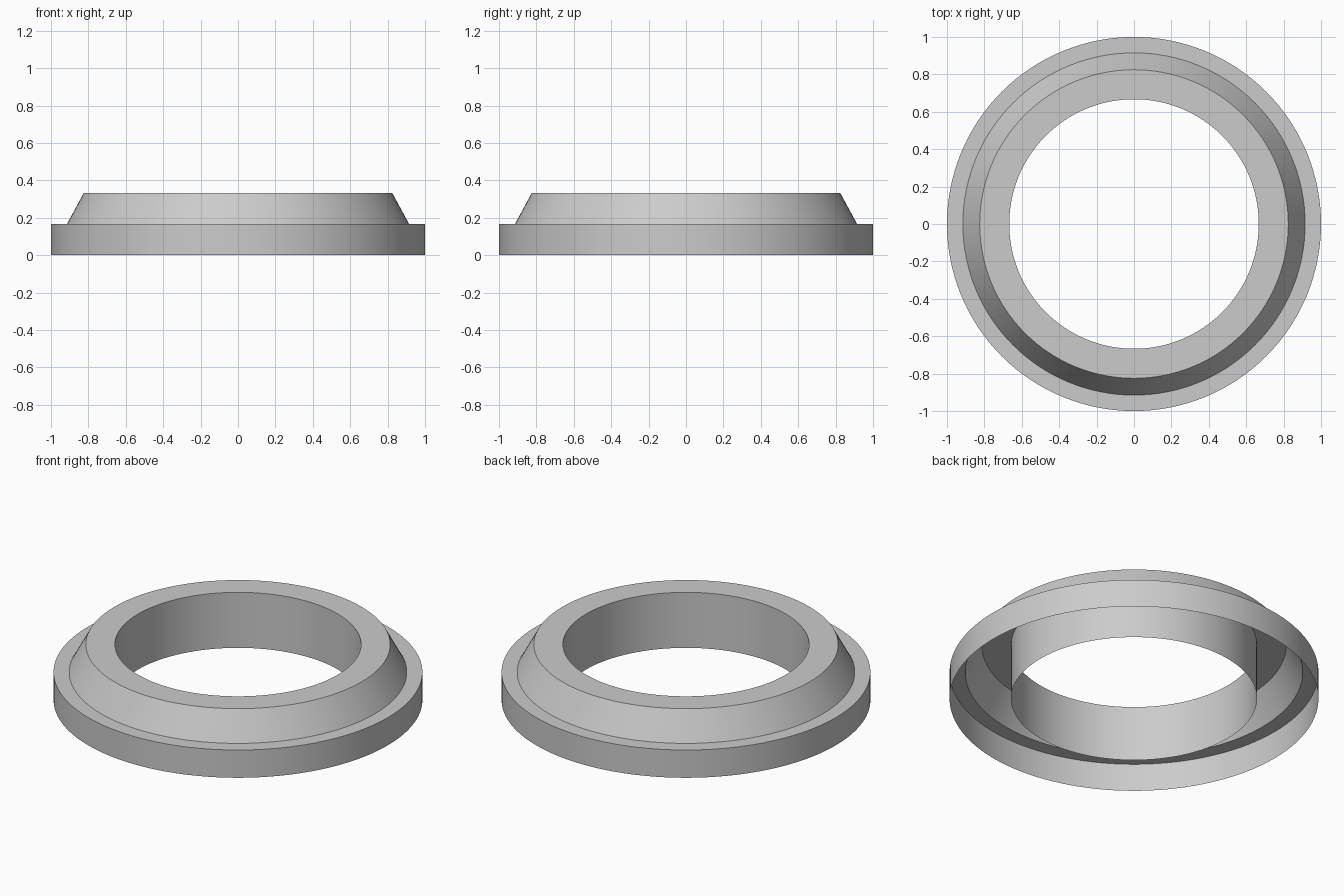
import bpy, bmesh, math

if "Cube" in bpy.data.objects:
    bpy.data.objects.remove(bpy.data.objects["Cube"])

# Cross-section (radius, height) of the hollow stepped ring, open underneath
PROFILE = [(1.0, 0.0), (1.0, 0.166), (0.915, 0.166),
           (0.825, 0.332), (0.667, 0.332), (0.667, 0.0)]
SEGMENTS = 128


def lathe(name, profile, segments):
    """Revolve an open profile around z into a smooth thin shell."""
    bm = bmesh.new()
    verts = [bm.verts.new((r, 0, z)) for r, z in profile]
    edges = [bm.edges.new(pair) for pair in zip(verts, verts[1:])]
    bmesh.ops.spin(bm, geom=verts + edges, cent=(0, 0, 0), axis=(0, 0, 1),
                   angle=math.tau, steps=segments)
    bmesh.ops.remove_doubles(bm, verts=bm.verts[:], dist=1e-4)

    # Face the outer wall outwards and the top upwards
    bmesh.ops.recalc_face_normals(bm, faces=bm.faces[:])
    bm.normal_update()
    if sum(f.normal.z * f.calc_area() for f in bm.faces) < 0:
        bmesh.ops.reverse_faces(bm, faces=bm.faces[:])

    mesh = bpy.data.meshes.new(name)
    bm.to_mesh(mesh)
    bm.free()
    obj = bpy.data.objects.new(name, mesh)
    bpy.context.collection.objects.link(obj)
    bpy.ops.object.select_all(action='DESELECT')
    obj.select_set(True)
    bpy.context.view_layer.objects.active = obj
    bpy.ops.object.shade_smooth_by_angle(angle=math.radians(30))
    return obj


# Flanged ring with sloped collar and straight bore
lathe("stepped_ring", PROFILE, SEGMENTS)
